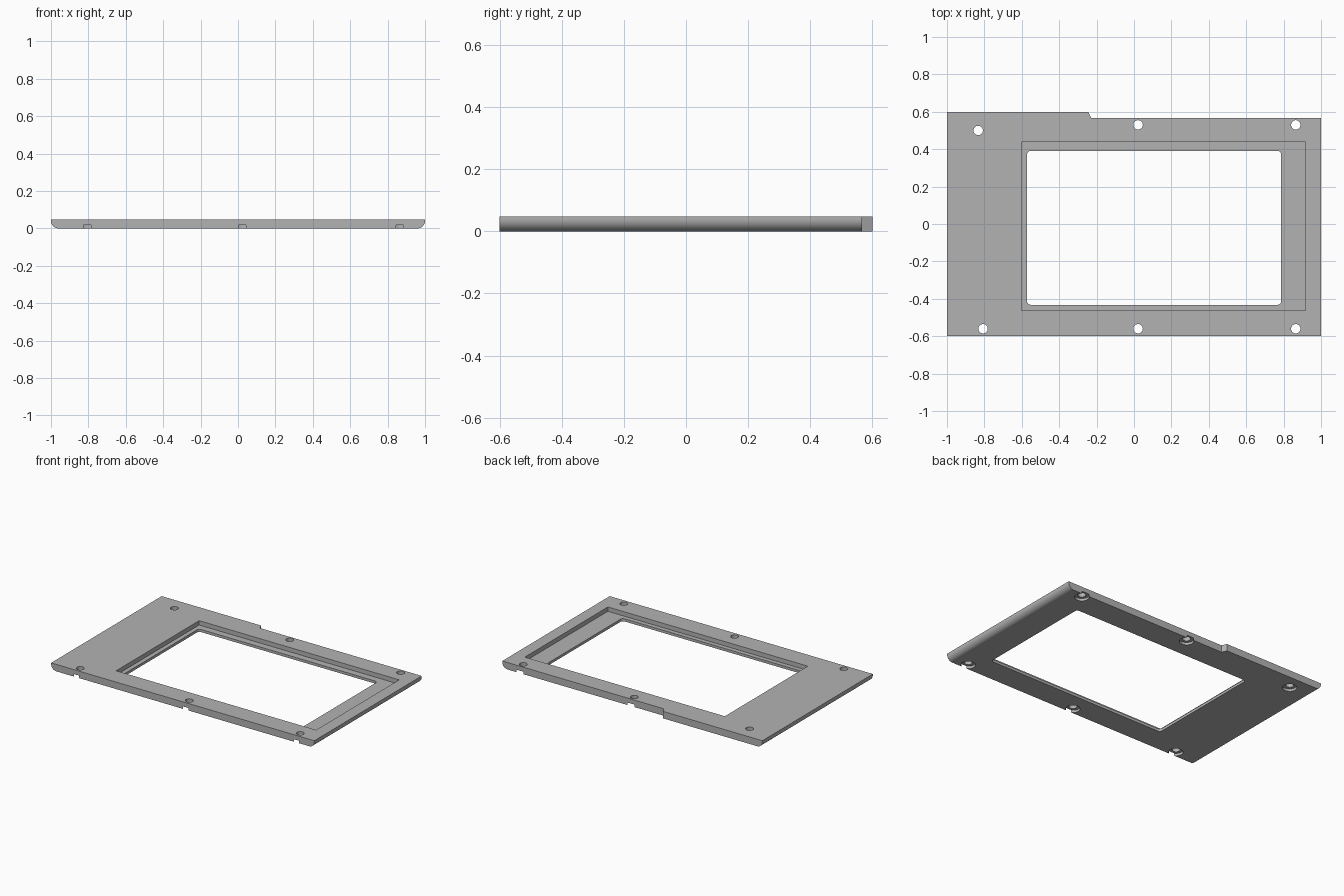
import bpy, bmesh, math

if "Cube" in bpy.data.objects:
    bpy.data.objects.remove(bpy.data.objects["Cube"], do_unlink=True)

T = 0.048          # plate thickness
LEDGE = 0.018      # height of the recess floor
EDGE_R = 0.04      # rounding under the short sides

grey = bpy.data.materials.new("plain grey")
grey.use_nodes = True
grey.diffuse_color = (0.45, 0.45, 0.45, 1)
grey.node_tree.nodes["Principled BSDF"].inputs["Base Color"].default_value = grey.diffuse_color


def prism(name, points, offset):
    """Extrude a closed outline of 3D points along an offset."""
    bm = bmesh.new()
    face = bm.faces.new([bm.verts.new(p) for p in points])
    new = bmesh.ops.extrude_face_region(bm, geom=[face])["geom"]
    bmesh.ops.translate(bm, vec=offset, verts=[v for v in new if isinstance(v, bmesh.types.BMVert)])
    bmesh.ops.recalc_face_normals(bm, faces=bm.faces)
    mesh = bpy.data.meshes.new(name)
    bm.to_mesh(mesh)
    bm.free()
    mesh.materials.append(grey)
    obj = bpy.data.objects.new(name, mesh)
    bpy.context.collection.objects.link(obj)
    return obj


def arc(cx, cy, r, start, end, n):
    return [(cx + r * math.cos(math.radians(start + (end - start) * i / n)),
             cy + r * math.sin(math.radians(start + (end - start) * i / n))) for i in range(n + 1)]


def rounded_rect(x0, x1, y0, y1, r):
    return (arc(x1 - r, y0 + r, r, -90, 0, 6) + arc(x1 - r, y1 - r, r, 0, 90, 6)
            + arc(x0 + r, y1 - r, r, 90, 180, 6) + arc(x0 + r, y0 + r, r, 180, 270, 6))


cutters = []


def cut(name, outline, z0, z1):
    cutters.append(prism(name, [(x, y, z0) for x, y in outline], (0, 0, z1 - z0)))


# Plate: cross-section with rounded lower corners, run front to back
right_curve = arc(1 - EDGE_R, EDGE_R, EDGE_R, -90, 0, 10)
left_curve = [(-x, z) for x, z in reversed(right_curve)]
section = right_curve + [(1, T), (-1, T)] + left_curve
plate = prism("bezel_plate", [(x, -0.6, z) for x, z in section], (0, 1.2, 0))

# Stepped back edge
cut("back_step_cutter", [(-0.245, 0.61), (-0.245, 0.6), (-0.229, 0.566),
                         (1.1, 0.566), (1.1, 0.61)], -0.1, 0.1)

# Screen recess and window
cut("recess_cutter", [(-0.602, -0.463), (0.918, -0.463), (0.918, 0.438), (-0.602, 0.438)], LEDGE, 0.1)
cut("window_cutter", rounded_rect(-0.572, 0.787, -0.432, 0.391, 0.02), -0.1, 0.1)

# Screw holes with counterbores underneath
for x, y in [(-0.833, 0.5), (0.022, 0.53), (0.865, 0.53),
             (-0.807, -0.56), (0.022, -0.56), (0.865, -0.56)]:
    cut("hole_cutter", arc(x, y, 0.025, 0, 360, 32)[:-1], -0.1, 0.1)
    cut("counterbore_cutter", arc(x, y, 0.045, 0, 360, 32)[:-1], -0.1, 0.017)

bpy.context.view_layer.objects.active = plate
plate.select_set(True)
for cutter in cutters:
    mod = plate.modifiers.new(cutter.name, "BOOLEAN")
    mod.operation = "DIFFERENCE"
    mod.solver = "EXACT"
    mod.object = cutter
    bpy.ops.object.modifier_apply(modifier=mod.name)
for cutter in cutters:
    bpy.data.objects.remove(cutter, do_unlink=True)

bpy.ops.object.select_all(action="DESELECT")
plate.select_set(True)
bpy.ops.object.shade_smooth_by_angle(angle=math.radians(30))
